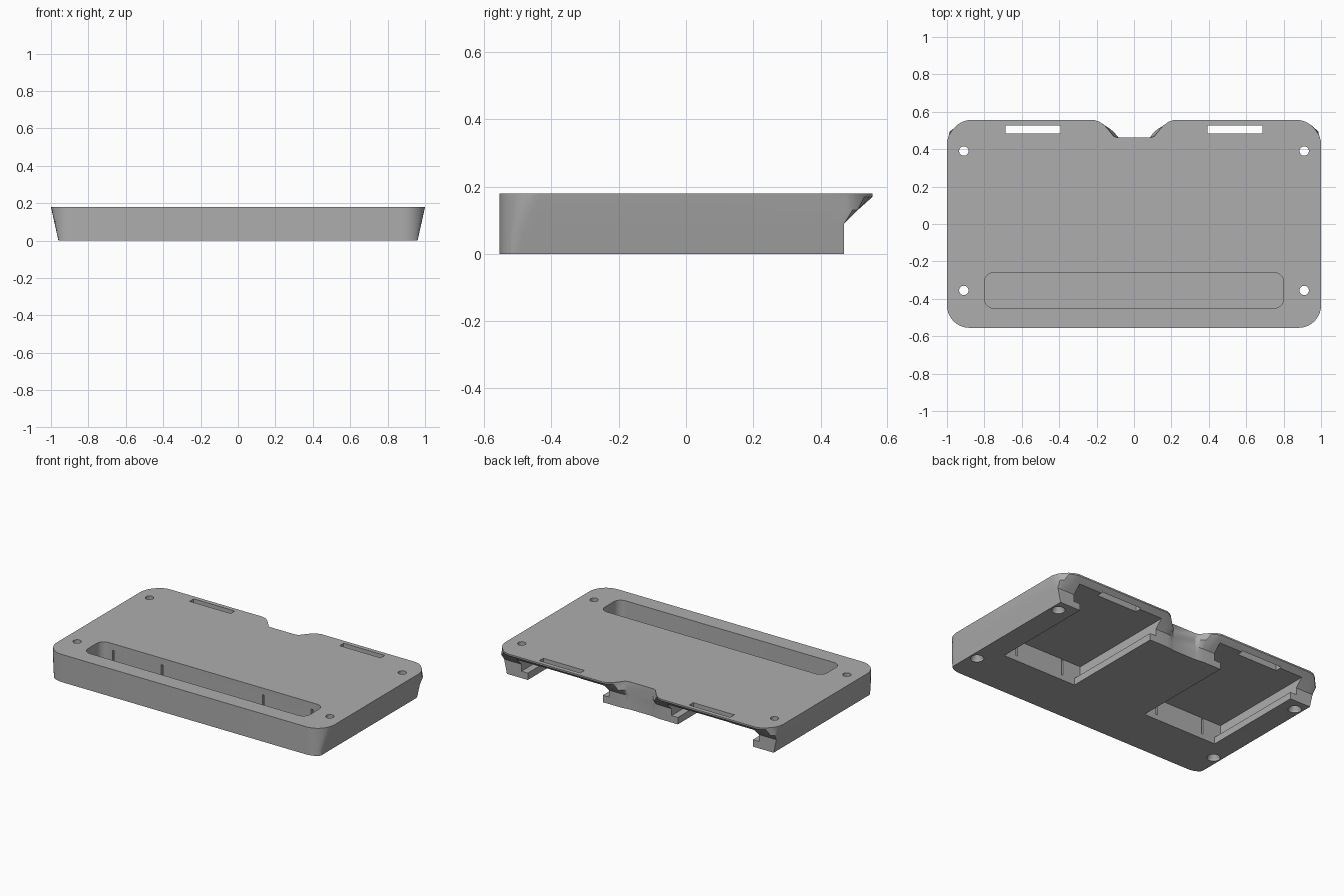
import bpy, bmesh
from math import sin, cos, pi, radians

cube = bpy.data.objects.get("Cube")
if cube:
    bpy.data.objects.remove(cube, do_unlink=True)

grey = bpy.data.materials.new("plain grey")
grey.use_nodes = True
colour = (0.42, 0.42, 0.42, 1)
grey.diffuse_color = colour
grey.node_tree.nodes["Principled BSDF"].inputs["Base Color"].default_value = colour


def loft(name, rings):
    """Closed solid through rings of 3D points with equal counts."""
    bm = bmesh.new()
    loops = [[bm.verts.new(p) for p in ring] for ring in rings]
    n = len(loops[0])
    for low, high in zip(loops, loops[1:]):
        for i in range(n):
            j = (i + 1) % n
            bm.faces.new((low[i], low[j], high[j], high[i]))
    bm.faces.new(loops[0][::-1])
    bm.faces.new(loops[-1])
    bmesh.ops.recalc_face_normals(bm, faces=bm.faces)
    mesh = bpy.data.meshes.new(name)
    bm.to_mesh(mesh)
    bm.free()
    obj = bpy.data.objects.new(name, mesh)
    bpy.context.collection.objects.link(obj)
    return obj


def arc(cx, cy, r, start, steps=10):
    """Quarter circle, counter-clockwise from start degrees."""
    return [(cx + r * cos(radians(start) + pi / 2 * i / steps),
             cy + r * sin(radians(start) + pi / 2 * i / steps)) for i in range(steps + 1)]


def rounded_box(name, x0, x1, y0, y1, z0, z1, r=0.0):
    if r:
        pts = (arc(x1 - r, y0 + r, r, 270, 6) + arc(x1 - r, y1 - r, r, 0, 6)
               + arc(x0 + r, y1 - r, r, 90, 6) + arc(x0 + r, y0 + r, r, 180, 6))
    else:
        pts = [(x0, y0), (x1, y0), (x1, y1), (x0, y1)]
    return loft(name, [[(x, y, z) for x, y in pts] for z in (z0, z1)])


# Half outlines of the rear edge, from the outer corner to the centre notch
wall_rear = [(1, .44), (1, .46), (.985, .47), (.96, .47), (.91, .47), (.88, .47),
             (.21, .47), (.18, .47), (.14, .469), (.11, .467), (.1, .465), (.08, .462)]
flare_rear = [(1, .44), (.995, .475), (.985, .495), (.965, .51), (.92, .51), (.88, .51),
              (.2, .51), (.17, .51), (.13, .51), (.105, .49), (.095, .475), (.085, .462)]
rim_rear = [(1, .44), (.99, .475), (.97, .505), (.945, .53), (.92, .546), (.89, .555),
            (.21, .555), (.185, .547), (.155, .525), (.125, .49), (.11, .47), (.09, .462)]
front_corner = arc(.88, -.435, .12, 270)


def ring(rear, z):
    # The flat side walls lean inward towards the base
    limit = .96 + .04 * z / .18
    half = [(min(x, limit), y, z) for x, y in front_corner + rear]
    return half + [(-x, y, z) for x, y, z in reversed(half)]


body = loft("tray_body", [ring(wall_rear, 0), ring(wall_rear, .045), ring(wall_rear, .09),
                          ring(flare_rear, .13), ring(rim_rear, .17), ring(rim_rear, .18)])
body.data.materials.append(grey)

# Long trough in the top
cutters = [rounded_box("trough_cutter", -.8, .8, -.45, -.26, .03, .3, .05)]

for side in (-1, 1):
    mid = .54 * side
    # Undercut bay, open below and behind
    profile = [(-.27, -.1), (.27, -.1), (.27, .045), (.315, .045),
               (.315, .14), (-.315, .14), (-.315, .045), (-.27, .045)]
    cutters.append(loft("bay_cutter", [[(mid + x, y, z) for x, z in profile]
                                       for y in (-.225, .7)]))
    # Strap slot through the rear rim
    cutters.append(rounded_box("strap_slot_cutter", mid - .148, mid + .148, .485, .527, .05, .3))
    # Thin slits between bay and trough
    for off in (-.175, .175):
        x = mid + off
        cutters.append(rounded_box("slit_cutter", x - .006, x + .006, -.3, -.2, .033, .137))
    # Countersunk screw holes
    for y in (-.355, .39):
        cutters.append(loft("screw_hole_cutter", [
            [(.91 * side + r * cos(2 * pi * i / 24), y + r * sin(2 * pi * i / 24), z)
             for i in range(24)]
            for r, z in ((.04, -.05), (.04, .01), (.025, .035), (.025, .3))]))

bpy.context.view_layer.objects.active = body
for cutter in cutters:
    cutter.hide_render = True
    mod = body.modifiers.new("cut", "BOOLEAN")
    mod.operation = "DIFFERENCE"
    mod.solver = "EXACT"
    mod.object = cutter
    bpy.ops.object.modifier_apply(modifier=mod.name)
    bpy.data.objects.remove(cutter, do_unlink=True)

bpy.ops.object.select_all(action="DESELECT")
body.select_set(True)
bpy.ops.object.shade_smooth_by_angle(angle=radians(25))
